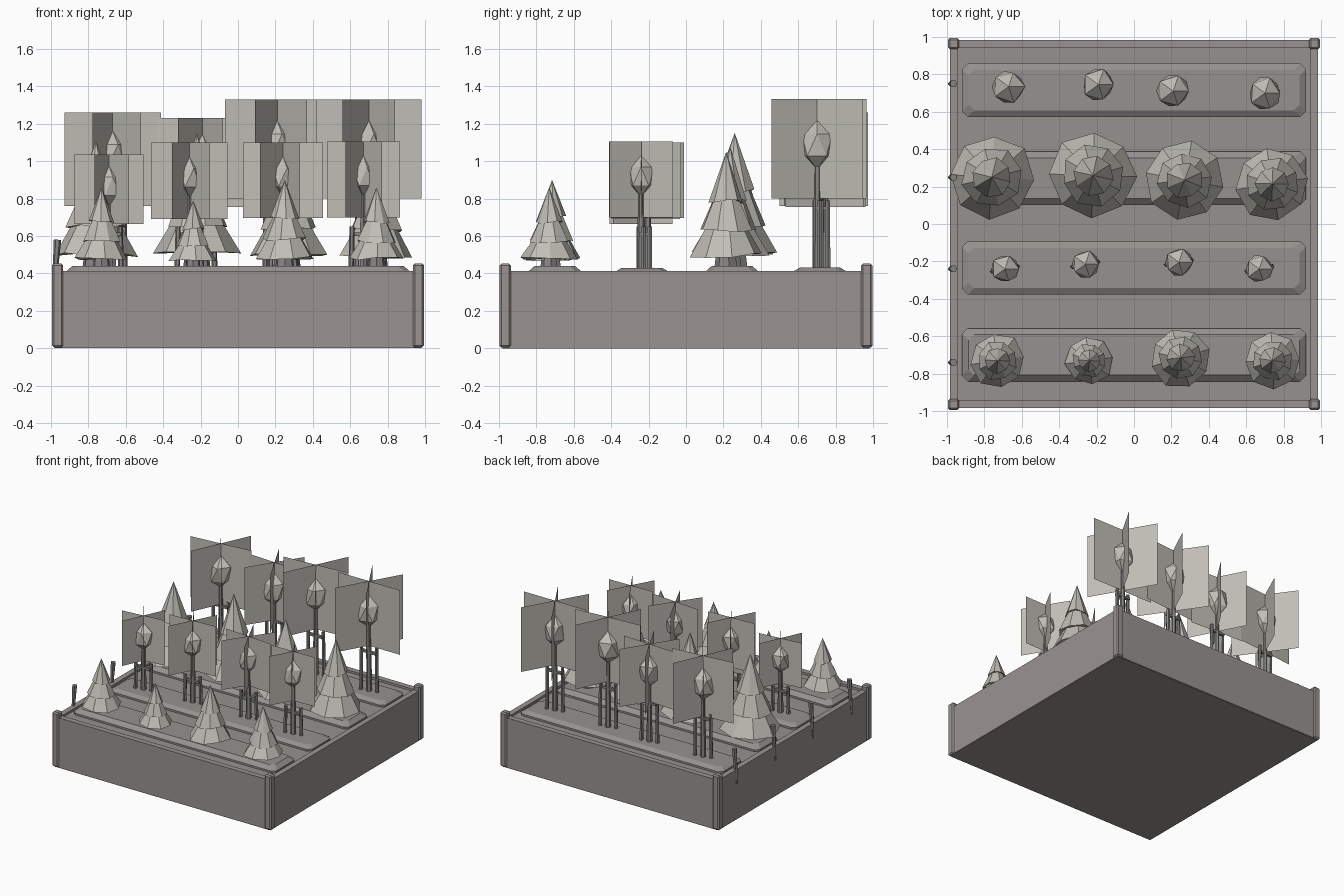
import bpy, bmesh, math, random
from mathutils import Matrix, Vector

if "Cube" in bpy.data.objects:
    bpy.data.objects.remove(bpy.data.objects["Cube"])

random.seed(4)


def material(name, c):
    m = bpy.data.materials.new(name)
    m.diffuse_color = (*c, 1)
    m.use_nodes = True
    m.node_tree.nodes["Principled BSDF"].inputs["Base Color"].default_value = m.diffuse_color
    return m


BOX = material("warm grey wood", (0.32, 0.295, 0.28))
SOIL = material("grey soil", (0.30, 0.285, 0.27))
POLE = material("dark grey pole", (0.24, 0.235, 0.225))
LEAF = material("pale grey foliage", (0.53, 0.515, 0.465))


def finish(bm, name, mat):
    bmesh.ops.recalc_face_normals(bm, faces=bm.faces)
    me = bpy.data.meshes.new(name)
    bm.to_mesh(me)
    bm.free()
    me.materials.append(mat)
    ob = bpy.data.objects.new(name, me)
    bpy.context.collection.objects.link(ob)
    return ob


def box(name, mat, x0, x1, y0, y1, z0, z1, bevel=0.0):
    bm = bmesh.new()
    mtx = Matrix.Translation(((x0 + x1) / 2, (y0 + y1) / 2, (z0 + z1) / 2)) @ \
        Matrix.Diagonal((x1 - x0, y1 - y0, z1 - z0, 1))
    bmesh.ops.create_cube(bm, size=1, matrix=mtx)
    if bevel:
        bmesh.ops.bevel(bm, geom=bm.edges[:], offset=bevel, segments=1, affect='EDGES')
    return finish(bm, name, mat)


def rod(name, mat, a, b, r0, r1, sides=6):
    a, b = Vector(a), Vector(b)
    d = b - a
    bm = bmesh.new()
    mtx = Matrix.Translation((a + b) / 2) @ d.to_track_quat('Z', 'Y').to_matrix().to_4x4()
    bmesh.ops.create_cone(bm, cap_ends=True, segments=sides, radius1=r0, radius2=r1,
                          depth=d.length, matrix=mtx)
    return finish(bm, name, mat)


# Planter: body, rim rails and corner posts
box("planter_base", BOX, -0.98, 0.98, -0.98, 0.98, 0.0, 0.02)
box("soil_bed", SOIL, -0.95, 0.95, -0.95, 0.95, 0.02, 0.395)
for s in (-1, 1):
    a, b = sorted((s * 0.94, s * 0.985))
    box("side_wall", BOX, a, b, -0.985, 0.985, 0.005, 0.413)
    box("end_wall", BOX, -0.985, 0.985, a, b, 0.005, 0.413)
    for t in (-1, 1):
        c, d = sorted((t * 0.935, t * 0.995))
        a2, b2 = sorted((s * 0.935, s * 0.995))
        box("corner_post", BOX, a2, b2, c, d, 0.005, 0.452, 0.01)

# Raised planting ridges with sloping sides
for y, top in ((-0.70, 0.44), (-0.235, 0.43), (0.245, 0.44), (0.715, 0.432)):
    bm = bmesh.new()
    rings = []
    for hx, hy, z in ((0.92, 0.142, 0.39), (0.92, 0.142, 0.41), (0.885, 0.108, top)):
        c = 0.03
        pts = [(hx - c, -hy), (hx, -hy + c), (hx, hy - c), (hx - c, hy),
               (c - hx, hy), (-hx, hy - c), (-hx, c - hy), (c - hx, -hy)]
        rings.append([bm.verts.new((px, y + py, z)) for px, py in pts])
    for lo, hi in zip(rings, rings[1:]):
        for i in range(8):
            j = (i + 1) % 8
            bm.faces.new((lo[i], lo[j], hi[j], hi[i]))
    bm.faces.new(rings[-1])
    bm.faces.new(rings[0][::-1])
    finish(bm, "planting_ridge", SOIL)

# Row markers leaning on the left wall
for y in (-0.74, -0.24, 0.25, 0.75):
    rod("row_marker", POLE, (-0.985, y, 0.30), (-0.965, y, 0.58), 0.01, 0.02)


# Conifers: stacked faceted tiers on a stub trunk
def conifer(x, y, R, h, z0=0.44):
    rod("conifer_trunk", POLE, (x, y, z0 - 0.03), (x, y, z0 + h * 0.14),
        R * 0.33, R * 0.26, 7)
    bm = bmesh.new()
    n, turn = 8, random.random() * 6
    for f0, f1, r0, r1 in ((0.09, 0.38, 1.0, 0.48), (0.31, 0.65, 0.72, 0.27),
                           (0.56, 1.0, 0.47, 0.0)):
        turn += 0.3
        bot, top = [], []
        for i in range(n):
            a = turn + i * math.tau / n
            k = R * random.uniform(0.93, 1.03)
            ca, sa = math.cos(a), math.sin(a)
            bot.append(bm.verts.new((x + k * r0 * ca, y + k * r0 * sa,
                                     z0 + h * (f0 + random.uniform(-0.02, 0.02)))))
            if r1:
                top.append(bm.verts.new((x + R * r1 * ca, y + R * r1 * sa, z0 + h * f1)))
        apex = bm.verts.new((x, y, z0 + h * f1))
        under = bm.verts.new((x, y, z0 + h * (f0 + 0.02)))
        for i in range(n):
            j = (i + 1) % n
            if r1:
                bm.faces.new((bot[i], bot[j], top[j], top[i]))
                bm.faces.new((top[i], top[j], apex))
            else:
                bm.faces.new((bot[i], bot[j], apex))
            bm.faces.new((bot[j], bot[i], under))
    finish(bm, "conifer_foliage", LEAF)


for x, y, R, h in ((-0.73, -0.73, 0.15, 0.42), (-0.24, -0.73, 0.13, 0.35),
                   (0.25, -0.715, 0.165, 0.46), (0.74, -0.73, 0.15, 0.42),
                   (-0.76, 0.25, 0.23, 0.67), (-0.22, 0.26, 0.235, 0.71),
                   (0.27, 0.235, 0.21, 0.64), (0.74, 0.215, 0.20, 0.61)):
    conifer(x, y, R, h)


# Staked trees: trunk, two stakes with a tie, faceted crown, three crossed leaf cards
def staked_tree(x, y, w, zb, zt, r, turn, stake_top):
    zc = zb + (zt - zb) * 0.54
    rod("tree_trunk", POLE, (x, y, 0.42), (x, y, zc), 0.022, 0.016)
    for s in (-1, 1):
        rod("tree_stake", POLE, (x + s * 0.065, y + s * 0.012, 0.41),
            (x + s * 0.06, y + s * 0.012, stake_top), 0.015, 0.014)
    z = stake_top - 0.05
    box("stake_tie", POLE, x - 0.065, x + 0.065, y - 0.012, y + 0.012, z, z + 0.018)
    bm = bmesh.new()
    bmesh.ops.create_icosphere(bm, subdivisions=1, radius=1)
    for v in bm.verts:
        k = random.uniform(0.9, 1.08)
        v.co = Vector((x + v.co.x * r * k, y + v.co.y * r * k, zc + v.co.z * r * 1.38))
    finish(bm, "tree_crown", LEAF)
    bm = bmesh.new()
    for i in range(3):
        a = turn + i * math.pi / 3
        dx, dy = math.cos(a) * w / 2, math.sin(a) * w / 2
        bm.faces.new([bm.verts.new(p) for p in (
            (x - dx, y - dy, zb), (x + dx, y + dy, zb),
            (x + dx, y + dy, zt), (x - dx, y - dy, zt))])
    finish(bm, "leaf_cards", LEAF)


for x, y, w, zb, zt, t in ((-0.69, -0.24, 0.37, 0.665, 1.035, 0.1),
                           (-0.26, -0.215, 0.41, 0.69, 1.10, 0.05),
                           (0.24, -0.205, 0.43, 0.695, 1.10, -0.08),
                           (0.67, -0.24, 0.39, 0.70, 1.105, 0.02)):
    staked_tree(x, y, w, zb, zt, 0.08, t, 0.65)
for x, y, w, zb, zt, t in ((-0.67, 0.735, 0.52, 0.76, 1.26, 0.1),
                           (-0.19, 0.745, 0.48, 0.755, 1.23, -0.05),
                           (0.21, 0.71, 0.56, 0.80, 1.33, 0.08),
                           (0.70, 0.70, 0.56, 0.80, 1.33, 0.0)):
    staked_tree(x, y, w, zb, zt, 0.095, t, 0.79)
